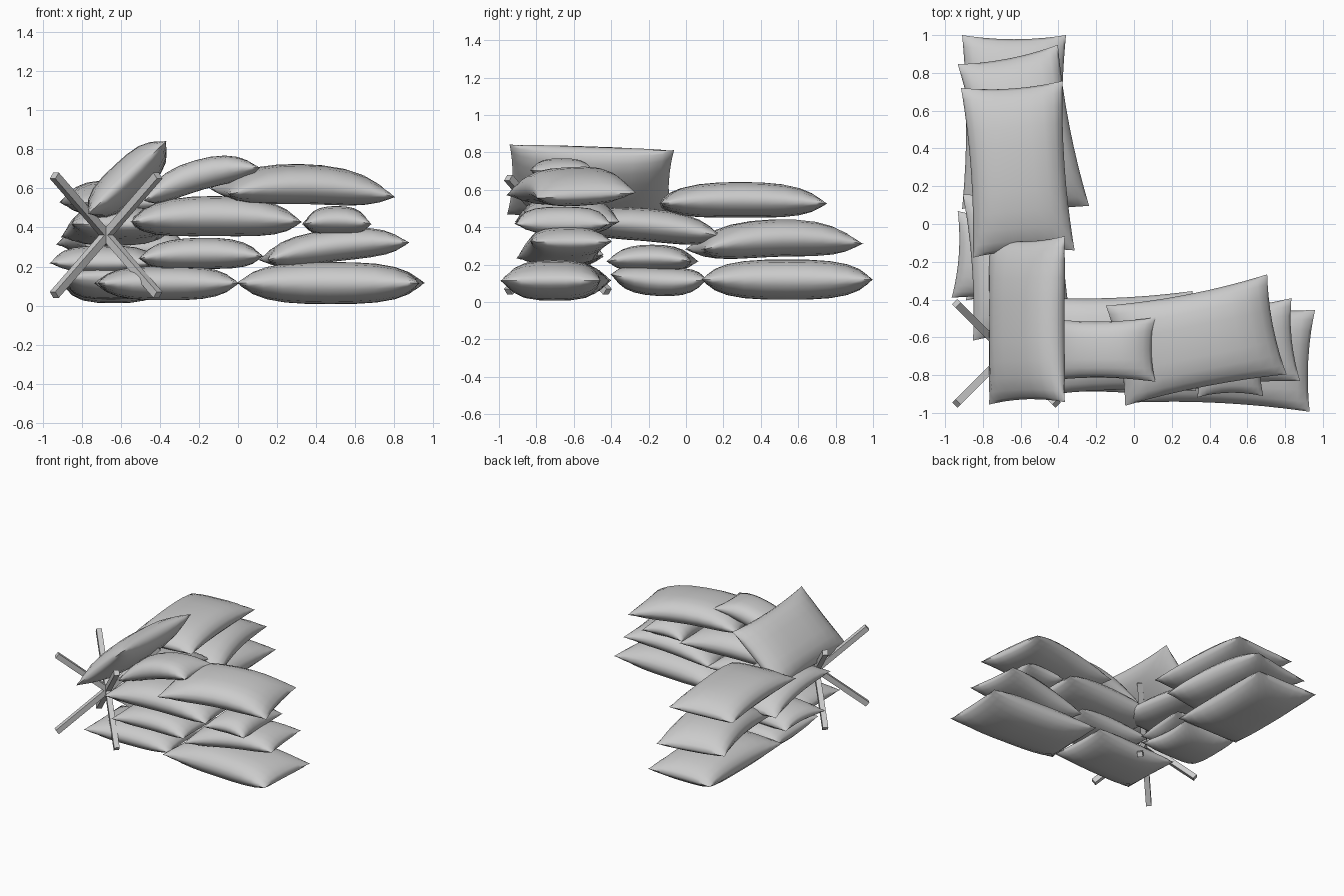
import bpy, bmesh, math
from mathutils import Matrix, Vector

if "Cube" in bpy.data.objects:
    bpy.data.objects.remove(bpy.data.objects["Cube"])

NU, NV = 12, 10


def bag(name, c, length, width, thick, rz=0, pitch=0, roll=0, arch=0.0):
    """Pillow-shaped sandbag: pinched seam, pointed corners, optional draped arch."""
    bm = bmesh.new()

    def point(i, j, side):
        # sine spacing puts more loops near the seam
        u = math.sin((i / NU - 0.5) * math.pi)
        v = math.sin((j / NV - 0.5) * math.pi)
        x = u * length / 2 - u * abs(u) ** 3 * 0.022 * (1 - v * v)
        y = v * width / 2 - v * abs(v) ** 3 * 0.022 * (1 - u * u)
        puff = max(0, (1 - abs(u) ** 3) * (1 - abs(v) ** 3)) ** 0.6
        z = side * puff * thick / 2 + arch * (0.6 - u * u)
        return Vector((x, y, z))

    grid = {}
    for side in (1, -1):
        for i in range(NU + 1):
            for j in range(NV + 1):
                rim = i in (0, NU) or j in (0, NV)
                if rim and side < 0:
                    grid[side, i, j] = grid[1, i, j]
                else:
                    grid[side, i, j] = bm.verts.new(point(i, j, side))
        for i in range(NU):
            for j in range(NV):
                q = [grid[side, i, j], grid[side, i + 1, j],
                     grid[side, i + 1, j + 1], grid[side, i, j + 1]]
                bm.faces.new(q if side > 0 else q[::-1])
    me = bpy.data.meshes.new(name)
    bm.to_mesh(me)
    bm.free()
    ob = bpy.data.objects.new(name, me)
    bpy.context.collection.objects.link(ob)
    r = math.radians
    ob.matrix_world = (Matrix.Translation(c) @ Matrix.Rotation(r(rz), 4, 'Z')
                       @ Matrix.Rotation(r(-pitch), 4, 'Y') @ Matrix.Rotation(r(roll), 4, 'X'))
    me.shade_smooth()
    me.set_sharp_from_angle(angle=r(65))
    return ob


# Front arm, running along x
bag("front_bag_base_right", (0.475, -0.70, 0.115), 0.94, 0.54, 0.215, rz=-3)
bag("front_bag_base_left", (-0.365, -0.66, 0.115), 0.73, 0.50, 0.175, rz=2)
bag("front_bag_second_left", (-0.19, -0.66, 0.255), 0.64, 0.44, 0.16, pitch=1, arch=0.02)
bag("front_bag_second_right", (0.49, -0.65, 0.29), 0.74, 0.44, 0.165, rz=6, pitch=7, arch=0.03)
bag("front_bag_third_left", (-0.12, -0.635, 0.44), 0.88, 0.53, 0.205, rz=2, arch=0.03)
bag("front_bag_third_right", (0.505, -0.66, 0.425), 0.35, 0.51, 0.145, rz=1, arch=0.02)
bag("front_bag_top_right", (0.33, -0.615, 0.595), 0.87, 0.54, 0.20, rz=11, pitch=-1, roll=3, arch=0.045)
bag("front_bag_top_left", (-0.19, -0.665, 0.64), 0.62, 0.34, 0.155, pitch=16, arch=0.05)

# Side arm, running along y
bag("side_bag_base_back", (-0.635, 0.54, 0.12), 0.92, 0.55, 0.215, rz=90)
bag("side_bag_base_front", (-0.65, -0.145, 0.125), 0.52, 0.48, 0.155, rz=90, pitch=-3, arch=-0.025)
bag("side_bag_second_front", (-0.68, -0.18, 0.225), 0.46, 0.54, 0.14, rz=86, arch=0.02)
bag("side_bag_second_back", (-0.585, 0.47, 0.315), 0.87, 0.54, 0.20, rz=101, pitch=2, arch=0.045)
bag("side_bag_third", (-0.615, -0.21, 0.395), 0.78, 0.53, 0.175, rz=94, pitch=-5, arch=0.03)
bag("side_bag_top", (-0.615, 0.29, 0.535), 0.90, 0.54, 0.19, rz=94, arch=0.02)

# Tilted bag lying across the corner
bag("corner_bag_tilted", (-0.567, -0.51, 0.64), 0.88, 0.55, 0.20, rz=90, pitch=-2, roll=-43)

# Crossed beams of the obstacle
centre = Vector((-0.675, -0.685, 0.36))
for n, (sx, sy) in enumerate([(1, 1), (-1, 1), (1, -1), (-1, -1)]):
    d = Vector((0.265 * sx, 0.265 * sy, 0.305))
    bm = bmesh.new()
    bmesh.ops.create_cube(bm, size=1)
    me = bpy.data.meshes.new(f"obstacle_beam_{n + 1}")
    bm.to_mesh(me)
    bm.free()
    ob = bpy.data.objects.new(me.name, me)
    bpy.context.collection.objects.link(ob)
    ob.matrix_world = (Matrix.Translation(centre) @ d.to_track_quat('Z', 'Y').to_matrix().to_4x4()
                       @ Matrix.Diagonal((0.04, 0.04, d.length * 2, 1)))
